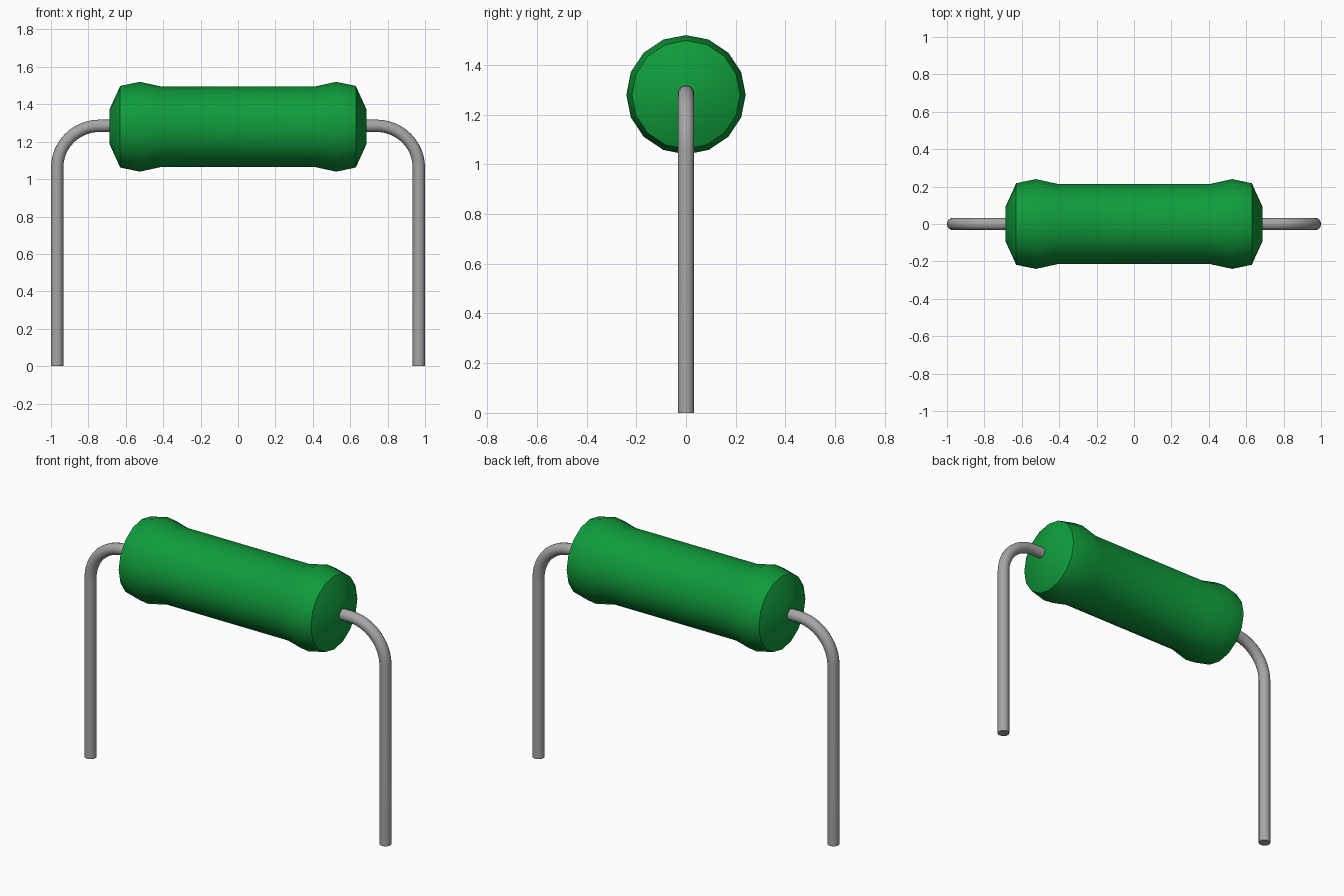
import bpy, bmesh, math
from mathutils import Vector

cube = bpy.data.objects.get("Cube")
if cube:
    bpy.data.objects.remove(cube, do_unlink=True)


def material(name, rgb, metallic=0.0):
    m = bpy.data.materials.new(name)
    m.use_nodes = True
    m.diffuse_color = (*rgb, 1)
    bsdf = m.node_tree.nodes["Principled BSDF"]
    bsdf.inputs["Base Color"].default_value = (*rgb, 1)
    return m


def tube(name, stations, mat, sides=16):
    """Loft round sections along a path in the XZ plane.
    Each station is (x, z, turn, radius); turn 0 runs along +x, 90 degrees runs down."""
    bm = bmesh.new()
    rings = []
    for x, z, turn, radius in stations:
        out = Vector((math.sin(turn), 0, math.cos(turn)))
        side = Vector((0, 1, 0))
        ring = []
        for i in range(sides):
            a = 2 * math.pi * i / sides
            ring.append(bm.verts.new(Vector((x, 0, z)) + radius * (math.cos(a) * out + math.sin(a) * side)))
        rings.append(ring)
    for r0, r1 in zip(rings, rings[1:]):
        for i in range(sides):
            j = (i + 1) % sides
            bm.faces.new((r0[i], r0[j], r1[j], r1[i]))
    bm.faces.new(rings[0])
    bm.faces.new(rings[-1])
    bmesh.ops.recalc_face_normals(bm, faces=bm.faces)
    mesh = bpy.data.meshes.new(name)
    bm.to_mesh(mesh)
    bm.free()
    mesh.materials.append(mat)
    obj = bpy.data.objects.new(name, mesh)
    bpy.context.collection.objects.link(obj)
    bpy.ops.object.select_all(action="DESELECT")
    obj.select_set(True)
    bpy.context.view_layer.objects.active = obj
    bpy.ops.object.shade_smooth_by_angle(angle=math.radians(32))
    return obj


green = material("green coating", (0.005, 0.33, 0.044))
grey = material("grey metal", (0.38, 0.38, 0.38))

AXIS_Z = 1.28

# Body: straight barrel with a swollen collar and shallow cone at each end
half = [(0.41, 0.215), (0.525, 0.24), (0.63, 0.218), (0.688, 0.09)]
profile = [(-x, r) for x, r in reversed(half)] + half
tube("body", [(x, AXIS_Z, 0, r) for x, r in profile], green)

# Wire leads: out of the body, round the bend and straight down
WIRE, LEG_X, BEND, WIRE_Z = 0.033, 0.967, 0.225, 1.285
STEPS = 12
path = [(0.64, WIRE_Z, 0, WIRE)]
for i in range(STEPS + 1):
    t = math.pi / 2 * i / STEPS
    path.append((LEG_X - BEND + BEND * math.sin(t), WIRE_Z - BEND + BEND * math.cos(t), t, WIRE))
path.append((LEG_X, 0, math.pi / 2, WIRE))

for name, s in (("left_lead", 1), ("right_lead", -1)):
    tube(name, [(s * x, z, s * t, r) for x, z, t, r in path], grey)
